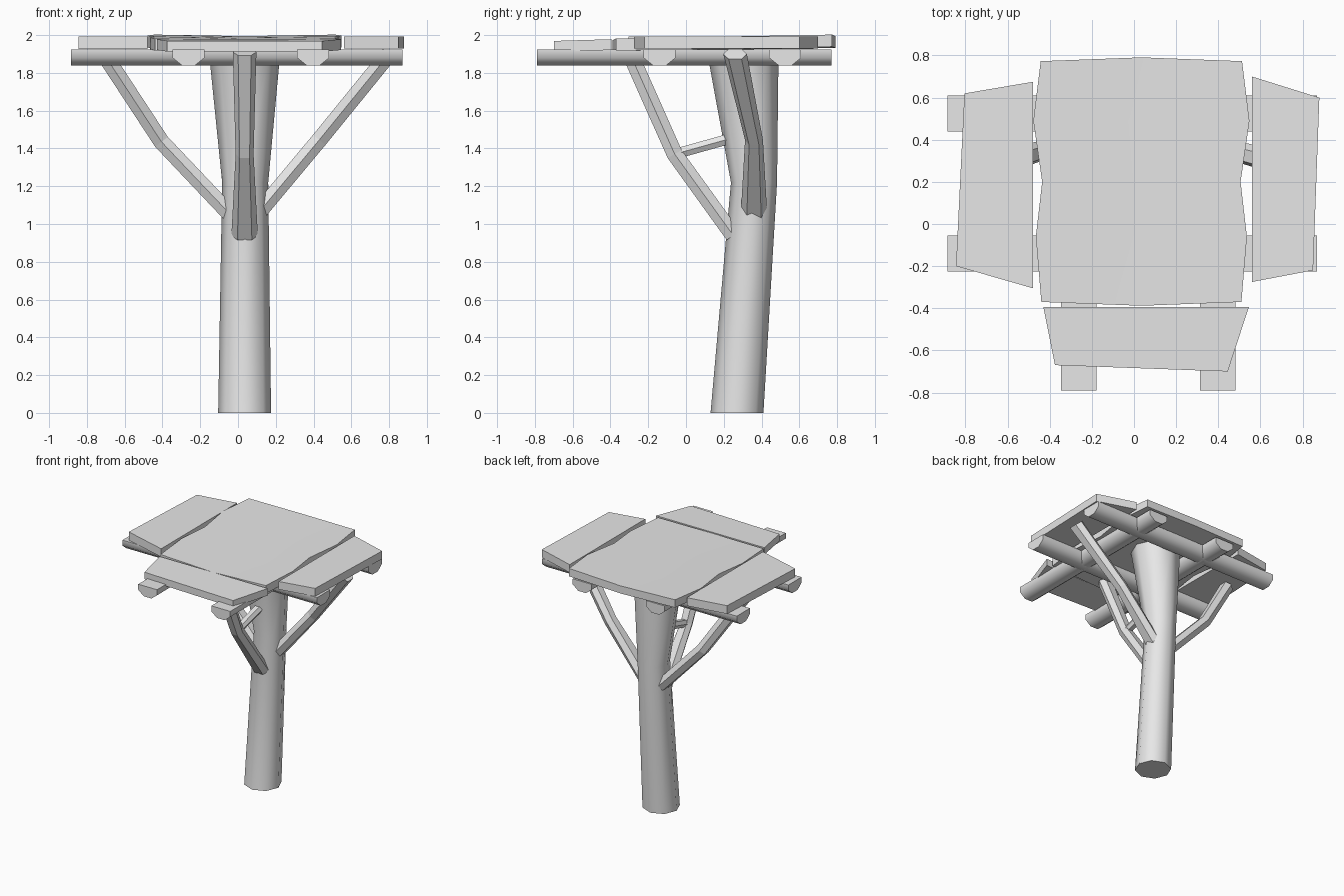
import bpy
import bmesh
import math
from mathutils import Vector

cube = bpy.data.objects.get("Cube")
if cube:
    bpy.data.objects.remove(cube, do_unlink=True)

grey = bpy.data.materials.new("plain_grey")
grey.use_nodes = True
grey.diffuse_color = (0.8, 0.8, 0.8, 1)
grey.node_tree.nodes["Principled BSDF"].inputs["Base Color"].default_value = (0.8, 0.8, 0.8, 1)


def finish(name, bm, smooth_angle=None):
    bmesh.ops.recalc_face_normals(bm, faces=bm.faces)
    mesh = bpy.data.meshes.new(name)
    bm.to_mesh(mesh)
    bm.free()
    mesh.materials.append(grey)
    obj = bpy.data.objects.new(name, mesh)
    bpy.context.collection.objects.link(obj)
    if smooth_angle:
        bpy.ops.object.select_all(action='DESELECT')
        obj.select_set(True)
        bpy.context.view_layer.objects.active = obj
        bpy.ops.object.shade_smooth_by_angle(angle=math.radians(smooth_angle))
    return obj


def loft(rings):
    """Skin a list of point rings and cap both ends."""
    bm = bmesh.new()
    loops = [[bm.verts.new(p) for p in ring] for ring in rings]
    n = len(loops[0])
    for a, b in zip(loops, loops[1:]):
        for i in range(n):
            j = (i + 1) % n
            bm.faces.new((a[i], a[j], b[j], b[i]))
    bm.faces.new(loops[0])
    bm.faces.new(loops[-1])
    return bm


# Trunk: eight sides, leaning back, flared at the top
trunk_rings = []
for x, y, z, r in ((0.035, 0.27, 0, 0.14), (0.038, 0.36, 1.22, 0.122), (0.035, 0.30, 1.92, 0.19)):
    trunk_rings.append([(x + r * math.cos(i * math.pi / 4), y + r * math.sin(i * math.pi / 4), z)
                        for i in range(8)])
trunk = finish("trunk", loft(trunk_rings), 50)
# Hard creases on the back corners only
sharp = trunk.data.attributes.get("sharp_edge") or trunk.data.attributes.new("sharp_edge", 'BOOLEAN', 'EDGE')
for edge in trunk.data.edges:
    a, b = edge.vertices
    if a % 8 == b % 8 and a % 8 in (0, 1, 3, 4):
        sharp.data[edge.index].value = True


# Branch braces: six-sided sections swept along a bent path
def brace(name, path, side, widths, thick):
    pts = [Vector(p) for p in path]
    side = Vector(side)
    rings = []
    for i, p in enumerate(pts):
        before, after = pts[max(i - 1, 0)], pts[min(i + 1, len(pts) - 1)]
        up = (after - before).normalized().cross(side).normalized()
        w, t = side * widths[i] / 2, up * thick / 2
        rings.append([p + w, p + w * 0.55 + t, p - w * 0.55 + t,
                      p - w, p - w * 0.55 - t, p + w * 0.55 - t])
    return finish(name, loft(rings))


widths = (0.14, 0.095, 0.125)
brace("left_brace", ((0.10, 0.36, 1.05), (0.43, 0.36, 1.445), (0.80, 0.26, 1.90)),
      (0, 1, 0), widths, 0.085)
brace("right_brace", ((-0.04, 0.36, 1.05), (-0.405, 0.36, 1.435), (-0.71, 0.26, 1.90)),
      (0, 1, 0), widths, 0.085)
brace("front_brace", ((0.035, 0.25, 0.94), (0.035, -0.06, 1.37), (0.035, -0.30, 1.91)),
      (1, 0, 0), widths, 0.085)
brace("strut", ((0.035, -0.06, 1.37), (0.035, 0.28, 1.465)), (1, 0, 0), (0.06, 0.075), 0.055)

# Crossed half-log beams with flat tops
section = ((-0.085, 1.925), (0.085, 1.925), (0.085, 1.88), (0.035, 1.84), (-0.035, 1.84), (-0.085, 1.88))
for name, y in (("front_beam", -0.14), ("back_beam", 0.525)):
    finish(name, loft([[(x, y + s, z) for s, z in section] for x in (-0.885, 0.87)]), 55)
for name, x in (("right_beam", -0.262), ("left_beam", 0.398)):
    finish(name, loft([[(x + s, y, z) for s, z in section] for y in (-0.79, 0.77)]), 55)

# Main deck: wavy sides, slightly dished across and tilted towards the front
rows = ((0.475, -0.37), (0.501, -0.06), (0.471, 0.20), (0.513, 0.49), (0.478, 0.773))
deck_rings = []
for i, (half, y) in enumerate(rows):
    bow = -0.018 if i == 0 else 0.018 if i == 4 else 0
    low = 1.918 + 0.018 * (y + 0.37)
    high = low + 0.064
    deck_rings.append([(0.035 - half, y, low), (0.035, y + bow, low - 0.006), (0.035 + half, y, low),
                       (0.035 + half, y, high), (0.035, y + bow, high - 0.008), (0.035 - half, y, high)])
finish("main_deck", loft(deck_rings), 30)


# Outer planks: flat slabs with tapered outlines
def plank(name, outline, bottom, thick, tilt=0):
    rings = [[(x, y, bottom + lift + tilt * (y + 0.7)) for x, y in outline] for lift in (0, thick)]
    finish(name, loft(rings))


plank("left_plank", ((0.56, 0.70), (0.88, 0.60), (0.85, -0.22), (0.56, -0.275)), 1.928, 0.065)
plank("right_plank", ((-0.48, 0.675), (-0.805, 0.62), (-0.845, -0.20), (-0.48, -0.305)), 1.926, 0.067)
plank("front_plank", ((-0.43, -0.395), (0.545, -0.395), (0.445, -0.70), (-0.375, -0.67)), 1.912, 0.057, 0.03)
